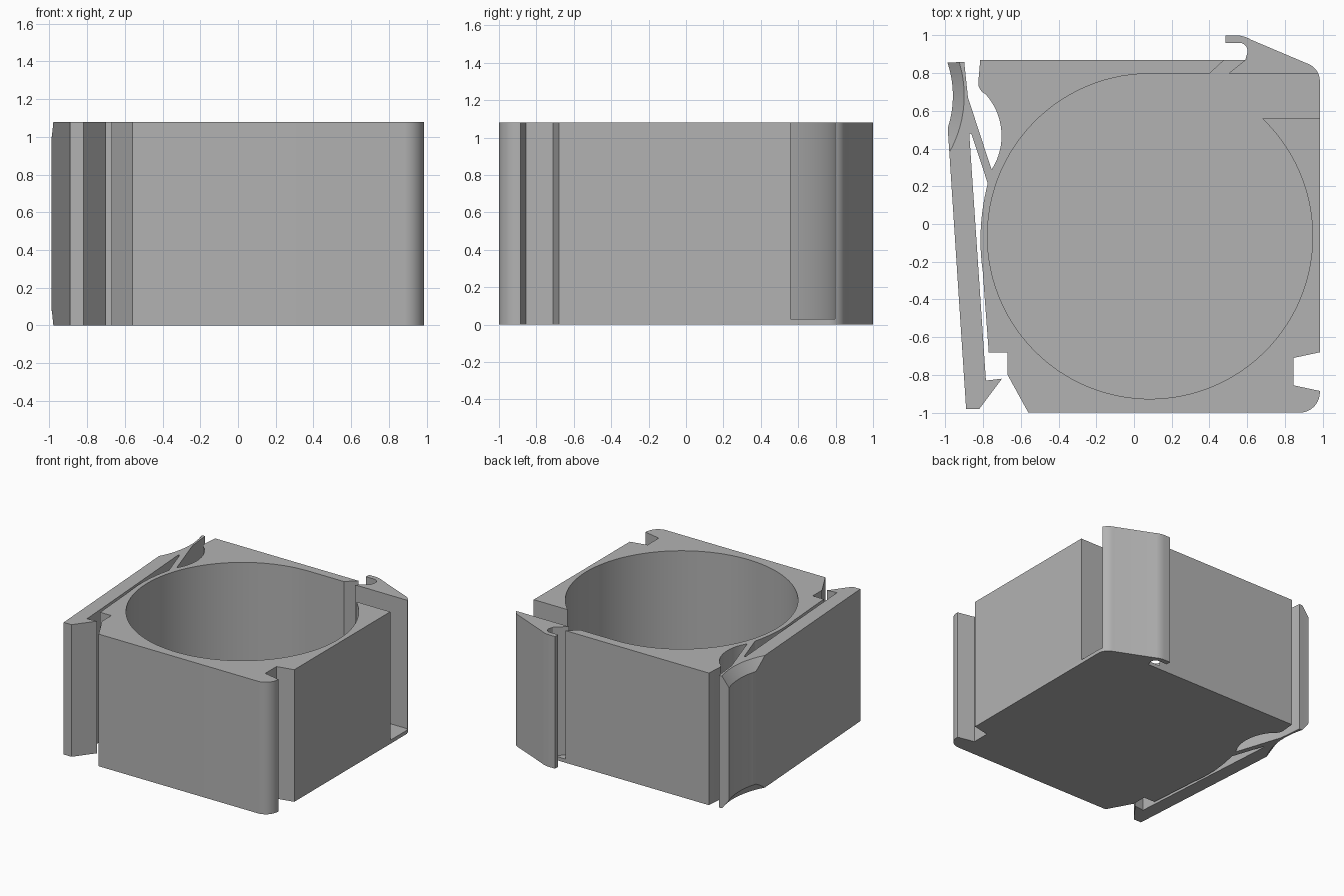
import bpy, bmesh, math
from mathutils import Vector

cube = bpy.data.objects.get("Cube")
if cube:
    bpy.data.objects.remove(cube, do_unlink=True)

HEIGHT, FLOOR = 1.08, 0.03
CX, CY, RADIUS = 0.085, -0.065, 0.862

grey = bpy.data.materials.new("plain grey")
grey.use_nodes = True
colour = (0.45, 0.45, 0.45, 1)
grey.diffuse_color = colour
grey.node_tree.nodes["Principled BSDF"].inputs["Base Color"].default_value = colour


def arc(a, b, c, n=12):
    """Points of the circular arc from a through b to c."""
    (ax, ay), (bx, by), (cx, cy) = a, b, c
    d = 2 * (ax * (by - cy) + bx * (cy - ay) + cx * (ay - by))
    sa, sb, sc = ax * ax + ay * ay, bx * bx + by * by, cx * cx + cy * cy
    ux = (sa * (by - cy) + sb * (cy - ay) + sc * (ay - by)) / d
    uy = (sa * (cx - bx) + sb * (ax - cx) + sc * (bx - ax)) / d
    r = math.hypot(ax - ux, ay - uy)
    t0, t1, t2 = (math.atan2(y - uy, x - ux) for x, y in (a, b, c))
    full = 2 * math.pi
    sweep = (t2 - t0) % full
    if (t1 - t0) % full > sweep:
        sweep -= full
    return [(ux + r * math.cos(t0 + sweep * i / n),
             uy + r * math.sin(t0 + sweep * i / n)) for i in range(n + 1)]


def make_object(name, bm):
    bmesh.ops.recalc_face_normals(bm, faces=bm.faces[:])
    mesh = bpy.data.meshes.new(name)
    bm.to_mesh(mesh)
    bm.free()
    mesh.materials.append(grey)
    obj = bpy.data.objects.new(name, mesh)
    bpy.context.collection.objects.link(obj)
    return obj


def loft(name, rings):
    """Closed solid through equally long rings of 3D points."""
    bm = bmesh.new()
    loops = [[bm.verts.new(p) for p in ring] for ring in rings]
    n = len(loops[0])
    for low, high in zip(loops, loops[1:]):
        for i in range(n):
            j = (i + 1) % n
            bm.faces.new((low[i], low[j], high[j], high[i]))
    bm.faces.new(loops[0][::-1])
    bm.faces.new(loops[-1])
    return make_object(name, bm)


def prism(name, outline, z0, z1):
    return loft(name, [[Vector((x, y, z)) for x, y in outline] for z in (z0, z1)])


def cut(obj, cutter):
    cutter.hide_render = True
    mod = obj.modifiers.new("cut", 'BOOLEAN')
    mod.operation, mod.solver, mod.object = 'DIFFERENCE', 'EXACT', cutter
    bpy.context.view_layer.objects.active = obj
    bpy.ops.object.modifier_apply(modifier=mod.name)
    bpy.data.objects.remove(cutter, do_unlink=True)


# Front edge, rounded corner and the right-hand notch
outline = [(-0.56, -1)]
outline += arc((0.885, -1), (0.957, -0.965), (0.985, -0.885))
outline += [(0.845, -0.855), (0.845, -0.71), (0.985, -0.68)]
# Rear catch hook
outline += arc((0.985, 0.765), (0.967, 0.815), (0.92, 0.85), 8)
outline += arc((0.62, 0.977), (0.585, 0.993), (0.54, 1), 6)
outline += [(0.485, 1), (0.485, 0.96)]
outline += arc((0.565, 0.96), (0.592, 0.945), (0.602, 0.91), 6)
outline += [(0.59, 0.87)]
# Back edge and the hollow beside the latch
outline += [(-0.815, 0.87), (-0.825, 0.755)]
outline += arc((-0.823, 0.73), (-0.813, 0.71), (-0.79, 0.69), 4)
outline += arc((-0.785, 0.686), (-0.702, 0.47), (-0.755, 0.288), 16)
# Latch arm with its hinge strip and barbed tip
outline += [(-0.88, 0.67), (-0.9, 0.86), (-0.95, 0.857), (-1.01, 0.855),
            (-0.89, -0.98), (-0.82, -0.98), (-0.7, -0.82), (-0.785, -0.83),
            (-0.873, 0.475), (-0.863, 0.48)]
# Left side of the body and the notch for the barb
outline += arc((-0.775, 0.215), (-0.813, -0.04), (-0.802, -0.25))
outline += [(-0.77, -0.68), (-0.67, -0.68), (-0.67, -0.8)]
body = prism("holder_body", outline, 0, HEIGHT)

# Round cavity with a dispensing channel and a slanted slot
exit_x = CX + math.sqrt(RADIUS ** 2 - (0.56 - CY) ** 2)
cavity = arc((CX, CY + RADIUS), (CX - RADIUS, CY), (exit_x, 0.56), 96)
cavity += [(1.1, 0.56), (1.1, 0.797), (0.5, 0.797), (0.594, 0.873),
           (0.58, 0.885), (0.495, 0.885), (0.4, 0.797)]
cut(body, prism("cavity_cutter", cavity, FLOOR, HEIGHT + 0.1))

# Thumb dish in the latch arm, flared at both ends
profile = [(0.61, -0.02), (0.61, 0), (0.55, 0.08), (0.55, HEIGHT - 0.08),
           (0.61, HEIGHT), (0.61, HEIGHT + 0.02)]
steps = 96
angles = [2 * math.pi * i / steps for i in range(steps)]
cut(body, loft("thumb_cutter", [[Vector((-1.51 + r * math.cos(a), 0.68 + r * math.sin(a), z))
                                 for a in angles] for r, z in profile]))

# Smooth curves, crisp corners
bpy.ops.object.select_all(action='DESELECT')
body.select_set(True)
bpy.context.view_layer.objects.active = body
bpy.ops.object.shade_smooth_by_angle(angle=math.radians(25))
